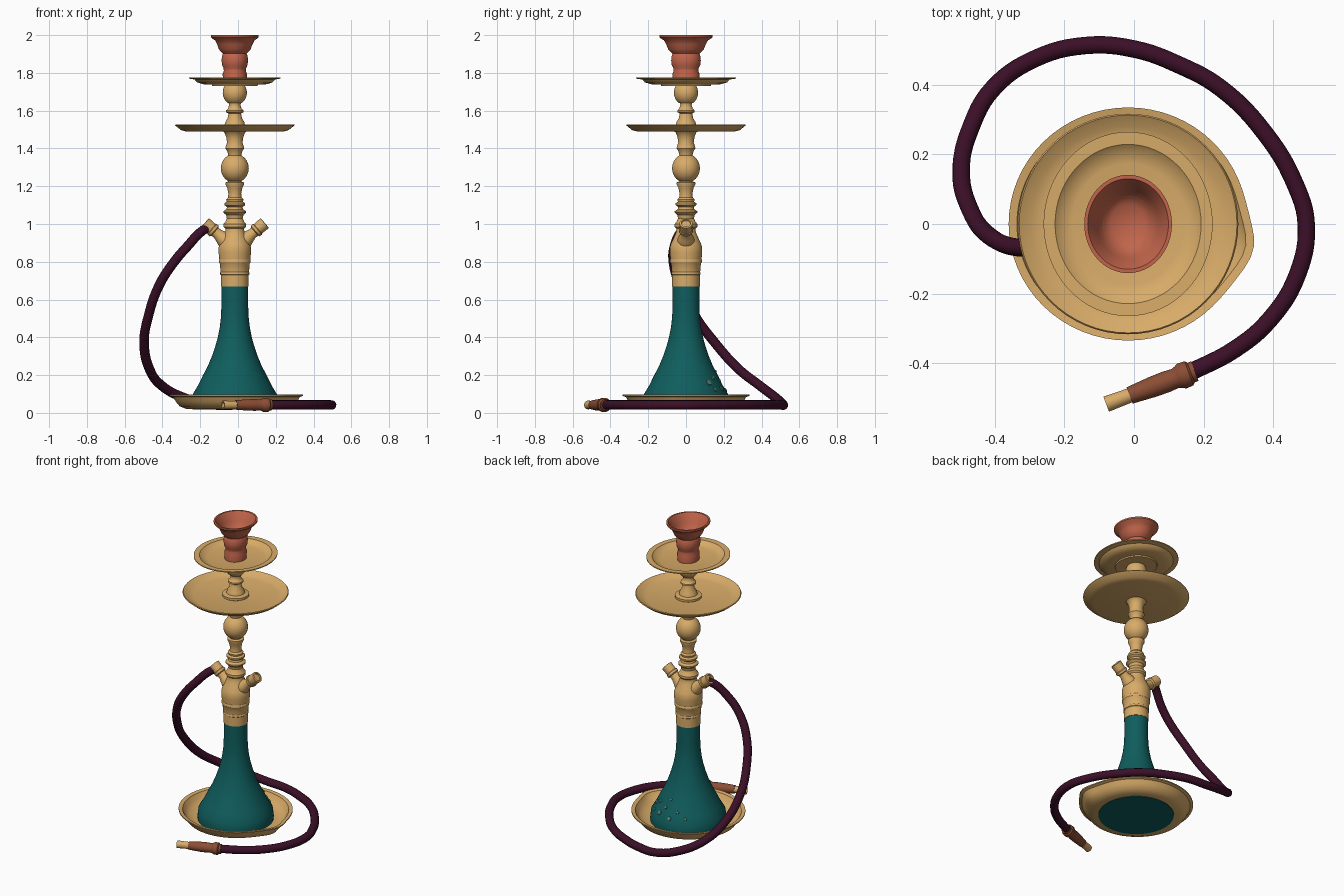
import bpy, bmesh, math
from mathutils import Vector, Matrix

CX = -0.017   # axis of the turned parts


def material(name, rgb):
    m = bpy.data.materials.new(name)
    m.diffuse_color = (*rgb, 1)
    return m


BRASS = material("brass", (0.69, 0.41, 0.14))
TEAL = material("teal_glass", (0.005, 0.11, 0.11))
CLAY = material("red_clay", (0.54, 0.13, 0.07))
PLUM = material("plum_hose", (0.045, 0.005, 0.021))
WOOD = material("brown_wood", (0.26, 0.075, 0.035))
PALE = material("pale_green", (0.09, 0.22, 0.18))


def smooth(ob, angle=35):
    bpy.ops.object.select_all(action='DESELECT')
    ob.select_set(True)
    bpy.context.view_layer.objects.active = ob
    bpy.ops.object.shade_smooth_by_angle(angle=math.radians(angle))


def lathe(name, profile, mat, matrix=None, segs=64):
    """Turn a list of (radius, height) points around the local z axis."""
    bm = bmesh.new()
    rings = []
    for r, z in profile:
        if r < 1e-5:
            rings.append([bm.verts.new((0, 0, z))] * segs)
        else:
            rings.append([bm.verts.new((r * math.cos(2 * math.pi * i / segs),
                                        r * math.sin(2 * math.pi * i / segs), z))
                          for i in range(segs)])
    for a, b in zip(rings, rings[1:]):
        for i in range(segs):
            j = (i + 1) % segs
            vs = list(dict.fromkeys((a[i], a[j], b[j], b[i])))
            if len(vs) > 2:
                bm.faces.new(vs)
    bmesh.ops.transform(bm, matrix=matrix or Matrix.Translation((CX, 0, 0)), verts=bm.verts)
    bmesh.ops.recalc_face_normals(bm, faces=bm.faces)
    me = bpy.data.meshes.new(name)
    bm.to_mesh(me)
    bm.free()
    me.materials.append(mat)
    ob = bpy.data.objects.new(name, me)
    bpy.context.collection.objects.link(ob)
    smooth(ob)
    return ob


def along(start, end):
    """Matrix that puts local z on the line from start to end."""
    s, e = Vector(start), Vector(end)
    return Matrix.Translation(s) @ (e - s).to_track_quat('Z', 'Y').to_matrix().to_4x4()


def stretched(sx, sy):
    return Matrix.Translation((CX, 0, 0)) @ Matrix.Diagonal((sx, sy, 1, 1))


def ball(r, zc, a0, a1, n=8):
    """Profile points of a turned ball between two latitudes."""
    return [(r * math.cos(a), zc + r * 1.05 * math.sin(a))
            for a in (math.radians(a0 + (a1 - a0) * i / n) for i in range(n + 1))]


# Glass vase
GLASS = [(0.225, 0.018), (0.228, 0.05), (0.222, 0.1), (0.195, 0.145), (0.168, 0.2),
         (0.142, 0.25), (0.121, 0.3), (0.104, 0.35), (0.09, 0.4), (0.08, 0.45),
         (0.074, 0.5), (0.071, 0.56), (0.071, 0.685)]
lathe("glass_vase", [(0, 0.018)] + GLASS + [(0, 0.685)], TEAL)

# Base plate, slightly wider at the front right
plate = lathe("base_plate", [(0, 0.021), (0.25, 0.021), (0.285, 0.035), (0.305, 0.06),
                             (0.318, 0.084), (0.335, 0.09), (0.335, 0.097), (0.312, 0.093),
                             (0.296, 0.066), (0.277, 0.047), (0.24, 0.035), (0, 0.035)],
              BRASS, stretched(1.025, 1))
for v in plate.data.vertices:
    a = math.atan2(v.co.y, v.co.x - CX)
    v.co.x += 0.025 * math.exp(-((a + 0.22) / 0.25) ** 2) * (math.hypot(v.co.x, v.co.y) > 0.27)

# Turned brass stem
stem = [(0, 0.67), (0.073, 0.67), (0.073, 0.73), (0.077, 0.733), (0.077, 0.742), (0.075, 0.745),
        (0.079, 0.79), (0.084, 0.797), (0.084, 0.81), (0.082, 0.813), (0.086, 0.85),
        (0.086, 0.875), (0.08, 0.895), (0.066, 0.925), (0.055, 0.95), (0.05, 0.965),
        (0.05, 0.975), (0.06, 0.985), (0.06, 1.0), (0.05, 1.012), (0.042, 1.03),
        (0.046, 1.048), (0.06, 1.06), (0.06, 1.068), (0.044, 1.078), (0.041, 1.09),
        (0.055, 1.1), (0.055, 1.11), (0.043, 1.118), (0.046, 1.13), (0.036, 1.14),
        (0.034, 1.16), (0.04, 1.19), (0.05, 1.212), (0.05, 1.22), (0.035, 1.225)]
stem += ball(0.074, 1.295, -62, 62)
stem += [(0.036, 1.37), (0.04, 1.385), (0.05, 1.4), (0.048, 1.41), (0.041, 1.43), (0.045, 1.46),
         (0.055, 1.485), (0.08, 1.502), (0.08, 1.516), (0.055, 1.522), (0.05, 1.54),
         (0.038, 1.56), (0.033, 1.585), (0.046, 1.592), (0.046, 1.602), (0.036, 1.61),
         (0.03, 1.63), (0.034, 1.645)]
stem += ball(0.064, 1.695, -55, 45)
stem += [(0.05, 1.742), (0.05, 1.76), (0, 1.76)]
lathe("stem", stem, BRASS)

# Large tray and small tray
lathe("large_tray", [(0, 1.489), (0.255, 1.489), (0.285, 1.497), (0.317, 1.523), (0.313, 1.528),
                     (0.28, 1.508), (0.25, 1.5), (0, 1.5)], BRASS)
lathe("small_tray", [(0, 1.73), (0.12, 1.73), (0.122, 1.738), (0.17, 1.74), (0.2, 1.75),
                     (0.213, 1.765), (0.243, 1.77), (0.243, 1.776), (0.21, 1.775),
                     (0.19, 1.757), (0.16, 1.75), (0, 1.75)], BRASS, stretched(1, 1.09))

# Clay bowl
lathe("clay_bowl", [(0, 1.75), (0.063, 1.75), (0.064, 1.795), (0.058, 1.812), (0.06, 1.825),
                    (0.067, 1.84), (0.07, 1.865), (0.068, 1.888), (0.063, 1.902), (0.074, 1.912),
                    (0.084, 1.925), (0.093, 1.95), (0.104, 1.972), (0.12, 1.983), (0.126, 1.99),
                    (0.126, 2.0), (0.116, 2.0), (0.104, 1.98), (0.088, 1.945), (0.072, 1.91),
                    (0.05, 1.892), (0, 1.886)], CLAY, stretched(1, 1.12))

# Two side ports
for side, label in ((-1, "left"), (1, "right")):
    lathe(label + "_port", [(0, 0), (0.045, 0), (0.045, 0.07), (0.036, 0.095), (0.028, 0.12),
                            (0.028, 0.138), (0.037, 0.143), (0.037, 0.157), (0.033, 0.161),
                            (0.034, 0.207), (0.025, 0.209), (0.023, 0.2), (0, 0.2)], BRASS,
          along((CX, 0, 0.87), (CX + side * 0.162, 0, 1.008)), 32)

# Hose: hangs from the left port, then curls round the base
path = [(-0.155, 0, 0.985), (-0.2, -0.03, 0.955), (-0.265, -0.06, 0.885), (-0.33, -0.068, 0.81),
        (-0.415, -0.035, 0.68), (-0.475, 0.05, 0.51), (-0.497, 0.15, 0.375), (-0.47, 0.275, 0.235),
        (-0.405, 0.39, 0.145), (-0.285, 0.475, 0.08), (-0.14, 0.513, 0.044), (0, 0.503, 0.042),
        (0.13, 0.457, 0.042), (0.25, 0.39, 0.042), (0.377, 0.26, 0.042), (0.463, 0.115, 0.042),
        (0.495, 0, 0.042), (0.47, -0.145, 0.042), (0.39, -0.275, 0.042), (0.29, -0.36, 0.042),
        (0.15, -0.432, 0.042)]
cu = bpy.data.curves.new("hose", 'CURVE')
cu.dimensions = '3D'
cu.bevel_depth = 0.0255
cu.bevel_resolution = 4
cu.resolution_u = 6
cu.use_fill_caps = True
sp = cu.splines.new('BEZIER')
sp.bezier_points.add(len(path) - 1)
for p, co in zip(sp.bezier_points, path):
    p.co = co
    p.handle_left_type = p.handle_right_type = 'AUTO'
cu.materials.append(PLUM)
hose = bpy.data.objects.new("hose", cu)
bpy.context.collection.objects.link(hose)
bpy.ops.object.select_all(action='DESELECT')
hose.select_set(True)
bpy.context.view_layer.objects.active = hose
bpy.ops.object.convert(target='MESH')
smooth(bpy.context.view_layer.objects.active)

# Wooden handle and brass mouthpiece
aim = along((0.175, -0.423, 0.042), (-0.08, -0.518, 0.042))
lathe("handle", [(0, 0), (0.03, 0), (0.03, 0.012), (0.037, 0.018), (0.038, 0.04), (0.033, 0.05),
                 (0.029, 0.06), (0.031, 0.09), (0.03, 0.13), (0.025, 0.2), (0, 0.2)], WOOD, aim, 32)
lathe("mouthpiece", [(0, 0.19), (0.021, 0.19), (0.021, 0.2), (0.023, 0.272), (0.016, 0.272),
                     (0.015, 0.25), (0, 0.25)], BRASS, aim, 32)


# Small pale flecks on the back of the glass
def glass_radius(z):
    for (r0, z0), (r1, z1) in zip(GLASS, GLASS[1:]):
        if z0 <= z <= z1:
            return r0 + (r1 - r0) * (z - z0) / (z1 - z0)


for i, (deg, z, s) in enumerate([(40, 0.16, 0.018), (48, 0.125, 0.014), (55, 0.185, 0.014),
                                 (68, 0.13, 0.016), (78, 0.17, 0.01), (92, 0.12, 0.014),
                                 (105, 0.16, 0.01), (120, 0.13, 0.01), (85, 0.22, 0.008)]):
    a, r = math.radians(deg), glass_radius(z)
    n = Vector((math.cos(a), math.sin(a), 0.55)).normalized()
    c = Vector((CX + r * math.cos(a), r * math.sin(a), z))
    lathe(f"fleck_{i + 1}", [(0, -0.003), (s, -0.003), (s * 0.8, 0.004), (0, 0.006)],
          PALE, along(c, c + n), 10)
